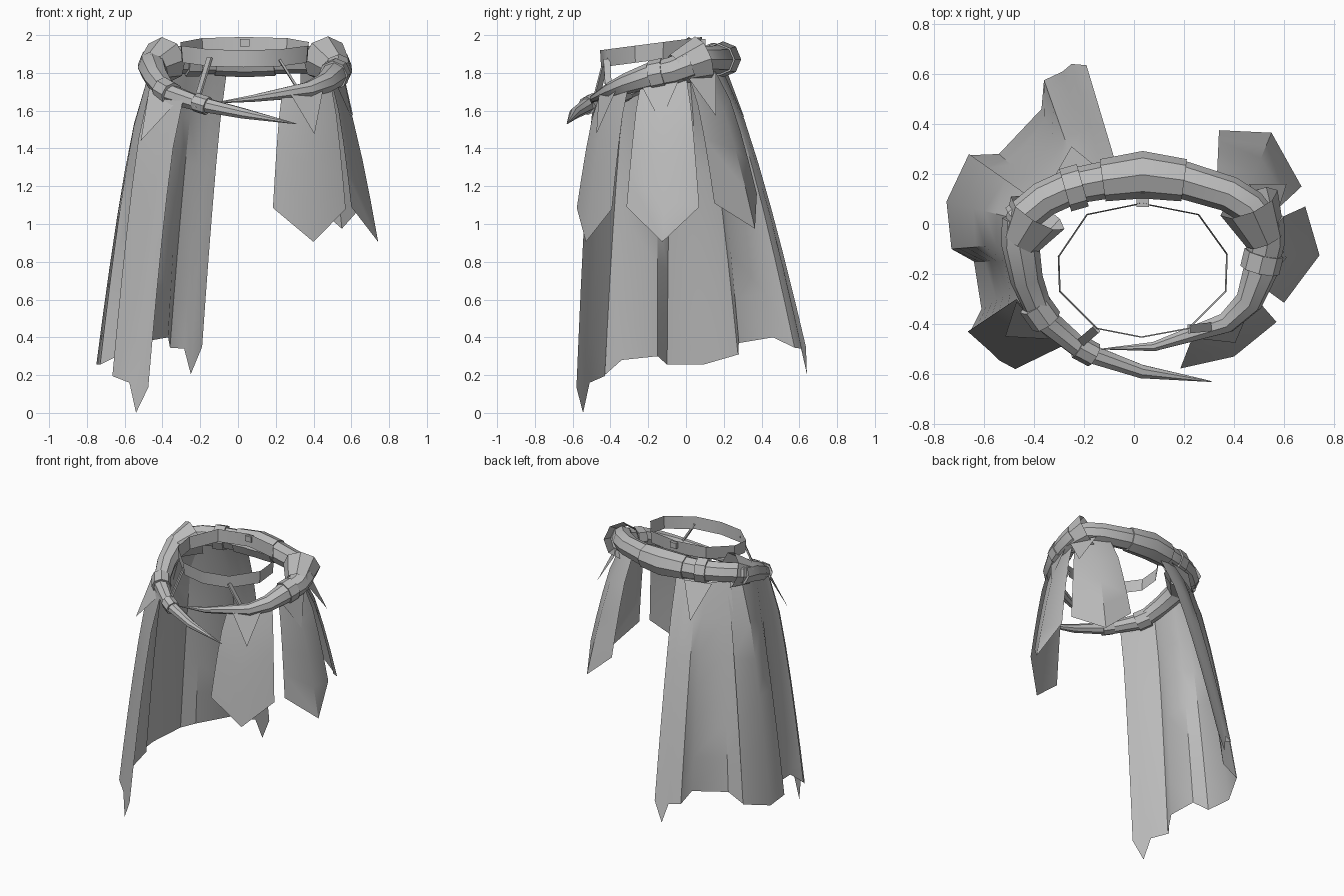
import bpy, bmesh, math
from mathutils import Vector

cube = bpy.data.objects.get("Cube")
if cube:
    bpy.data.objects.remove(cube)

grey = bpy.data.materials.new("plain grey")
grey.use_nodes = True
grey.diffuse_color = (0.5, 0.5, 0.5, 1)
grey.node_tree.nodes["Principled BSDF"].inputs["Base Color"].default_value = (0.5, 0.5, 0.5, 1)


def finish(ob, angle=35):
    ob.data.materials.clear()
    ob.data.materials.append(grey)
    bpy.ops.object.select_all(action='DESELECT')
    ob.select_set(True)
    bpy.context.view_layer.objects.active = ob
    bpy.ops.object.shade_smooth_by_angle(angle=math.radians(angle))
    return ob


def from_bmesh(name, bm, angle=35):
    me = bpy.data.meshes.new(name)
    bm.to_mesh(me)
    bm.free()
    ob = bpy.data.objects.new(name, me)
    bpy.context.collection.objects.link(ob)
    return finish(ob, angle)


def sheet(name, top, bottom, rows=6, power=0.7, closed=False):
    """Cloth between two edges, flaring out quickly below the top edge."""
    bm = bmesh.new()
    grid = []
    for r in range(rows + 1):
        t = r / rows
        f = t ** power
        row = []
        for a, b in zip(top, bottom):
            row.append(bm.verts.new((a[0] + (b[0] - a[0]) * f,
                                     a[1] + (b[1] - a[1]) * f,
                                     a[2] + (b[2] - a[2]) * t)))
        grid.append(row)
    n = len(top)
    for r in range(rows):
        for c in range(n if closed else n - 1):
            d = (c + 1) % n
            bm.faces.new((grid[r][c], grid[r + 1][c], grid[r + 1][d], grid[r][d]))
    return from_bmesh(name, bm)


def tube(name, pts, caps=True):
    """Eight-sided tube through (x, y, z, radius) points."""
    cu = bpy.data.curves.new(name, 'CURVE')
    cu.dimensions = '3D'
    cu.bevel_depth = 1
    cu.bevel_resolution = 2
    cu.use_fill_caps = caps
    sp = cu.splines.new('POLY')
    sp.points.add(len(pts) - 1)
    for p, q in zip(sp.points, pts):
        p.co = (q[0], q[1], q[2], 1)
        p.radius = q[3]
    ob = bpy.data.objects.new(name, cu)
    bpy.context.collection.objects.link(ob)
    bpy.ops.object.select_all(action='DESELECT')
    ob.select_set(True)
    bpy.context.view_layer.objects.active = ob
    bpy.ops.object.convert(target='MESH')
    return finish(bpy.context.view_layer.objects.active, 40)


def bar(name, a, b, width, depth):
    """Rectangular bar from a to b."""
    a, b = Vector(a), Vector(b)
    bm = bmesh.new()
    bmesh.ops.create_cube(bm, size=1)
    bmesh.ops.scale(bm, vec=(width, depth, (b - a).length), verts=bm.verts)
    rot = (b - a).to_track_quat('Z', 'Y').to_matrix()
    bmesh.ops.rotate(bm, matrix=rot, verts=bm.verts)
    bmesh.ops.translate(bm, vec=(a + b) / 2, verts=bm.verts)
    return from_bmesh(name, bm)


def flap(name, a, tip, b):
    bm = bmesh.new()
    bm.faces.new([bm.verts.new(p) for p in (a, tip, b)])
    return from_bmesh(name, bm)


# Thin waistband, tilted up towards the back
ring = [(-0.305, -0.13), (-0.19, 0.04), (0.03, 0.085), (0.26, 0.04), (0.375, -0.12),
        (0.37, -0.27), (0.22, -0.42), (0.03, -0.455), (-0.15, -0.42), (-0.30, -0.27)]
tilt = [1.99 + 0.13 * (y - 0.085) for x, y in ring]
sheet("waistband", [(x, y, z) for (x, y), z in zip(ring, tilt)],
      [(0.035 + (x - 0.035) * 0.98, -0.185 + (y + 0.185) * 0.98, z - 0.09)
       for (x, y), z in zip(ring, tilt)], rows=1, closed=True)
bar("back_buckle", (0.035, 0.085, 1.94), (0.035, 0.085, 1.98), 0.05, 0.035)

# Straps from the waistband to the horns
bar("right_strap", (-0.15, -0.42, 1.88), (-0.22, -0.48, 1.65), 0.035, 0.012)
bar("left_strap", (0.22, -0.42, 1.87), (0.32, -0.41, 1.71), 0.035, 0.012)

# Rolled back of the hip ring with its thicker middle sleeve
tube("back_roll", [(-0.47, 0.01, 1.86, .07), (-0.36, 0.10, 1.87, .072), (-0.25, 0.15, 1.87, .072),
                   (-0.12, 0.175, 1.87, .076), (0.2, 0.175, 1.87, .076), (0.38, 0.12, 1.87, .072),
                   (0.46, 0.07, 1.87, .072), (0.53, -0.02, 1.85, .07)])
tube("back_sleeve", [(-0.125, 0.175, 1.87, .085), (0.035, 0.197, 1.872, .095),
                     (0.2, 0.175, 1.87, .085)])

# Two tapering horns that cross at the front
tube("right_horn", [(-0.45, 0.02, 1.85, .078), (-0.455, -0.08, 1.83, .076),
                    (-0.43, -0.22, 1.77, .066), (-0.37, -0.37, 1.69, .055),
                    (-0.20, -0.51, 1.635, .042), (0.03, -0.59, 1.585, .029),
                    (0.31, -0.63, 1.53, .002)])
tube("left_horn", [(0.52, 0.02, 1.845, .08), (0.53, -0.07, 1.81, .075), (0.505, -0.19, 1.785, .069),
                   (0.46, -0.31, 1.745, .056), (0.37, -0.395, 1.71, .044),
                   (0.08, -0.49, 1.665, .02), (-0.13, -0.5, 1.64, .002)])

# Flared collars where horns meet the back roll
tube("right_collar", [(-0.385, 0.045, 1.87, .125), (-0.455, -0.07, 1.83, .082)], False)
tube("left_collar", [(0.46, 0.085, 1.875, .125), (0.525, -0.06, 1.82, .082)], False)

# Short wrapping bands
for name, a, b, r in [
        ("right_side_band", (-0.40, -0.32, 1.715), (-0.35, -0.39, 1.685), .066),
        ("right_front_band", (-0.225, -0.49, 1.645), (-0.16, -0.525, 1.625), .050),
        ("left_side_band", (0.52, -0.115, 1.80), (0.503, -0.185, 1.785), .080),
        ("back_band", (-0.275, 0.135, 1.87), (-0.205, 0.155, 1.87), .088)]:
    tube(name, [(*a, r), (*b, r)])

# Long cape in three hanging pieces on the right side
sheet("cape_front",
      [(-0.29, -0.49, 1.66), (-0.34, -0.45, 1.67), (-0.38, -0.41, 1.68), (-0.47, -0.30, 1.71)],
      [(-0.475, -0.58, 0.135), (-0.54, -0.545, 0.0), (-0.575, -0.51, 0.16), (-0.665, -0.43, 0.195)])
sheet("cape_side",
      [(-0.45, -0.32, 1.70), (-0.45, -0.25, 1.72), (-0.47, -0.15, 1.75), (-0.48, -0.08, 1.77),
       (-0.47, 0.02, 1.79), (-0.39, 0.09, 1.8)],
      [(-0.655, -0.43, 0.20), (-0.61, -0.34, 0.28), (-0.64, -0.15, 0.30), (-0.73, -0.10, 0.255),
       (-0.75, 0.09, 0.255), (-0.66, 0.28, 0.31)])
sheet("cape_back",
      [(-0.42, 0.08, 1.8), (-0.36, 0.12, 1.8), (-0.27, 0.16, 1.8), (-0.22, 0.18, 1.8),
       (-0.16, 0.19, 1.8), (-0.12, 0.20, 1.8), (-0.06, 0.20, 1.8)],
      [(-0.66, 0.275, 0.31), (-0.54, 0.28, 0.37), (-0.37, 0.46, 0.40), (-0.36, 0.575, 0.345),
       (-0.285, 0.61, 0.34), (-0.25, 0.64, 0.205), (-0.19, 0.635, 0.35)], power=0.78)

# Three short pointed panels on the left side
sheet("left_front_panel",
      [(0.235, -0.45, 1.71), (0.36, -0.41, 1.72), (0.49, -0.30, 1.75)],
      [(0.185, -0.578, 1.085), (0.40, -0.53, 0.905), (0.57, -0.392, 1.08)], rows=4)
sheet("left_middle_panel",
      [(0.49, -0.235, 1.77), (0.525, -0.12, 1.78), (0.53, 0.0, 1.79)],
      [(0.60, -0.315, 1.09), (0.742, -0.125, 0.905), (0.685, 0.07, 1.09)], rows=4)
sheet("left_back_panel",
      [(0.52, 0.01, 1.80), (0.44, 0.10, 1.81), (0.33, 0.15, 1.82)],
      [(0.67, 0.15, 1.11), (0.55, 0.365, 0.975), (0.34, 0.375, 1.16)], rows=4)

# Small pointed flaps below the ring
flap("left_front_flap", (0.27, -0.46, 1.70), (0.405, -0.475, 1.475), (0.45, -0.37, 1.71))
flap("left_middle_flap", (0.52, -0.24, 1.74), (0.61, -0.135, 1.54), (0.56, -0.03, 1.78))
flap("left_back_flap", (0.56, 0.0, 1.79), (0.61, 0.16, 1.57), (0.46, 0.16, 1.80))
flap("right_front_flap", (-0.34, -0.46, 1.63), (-0.515, -0.45, 1.44), (-0.47, -0.31, 1.72))
flap("right_back_flap", (-0.33, 0.17, 1.80), (-0.25, 0.31, 1.56), (-0.14, 0.22, 1.80))
